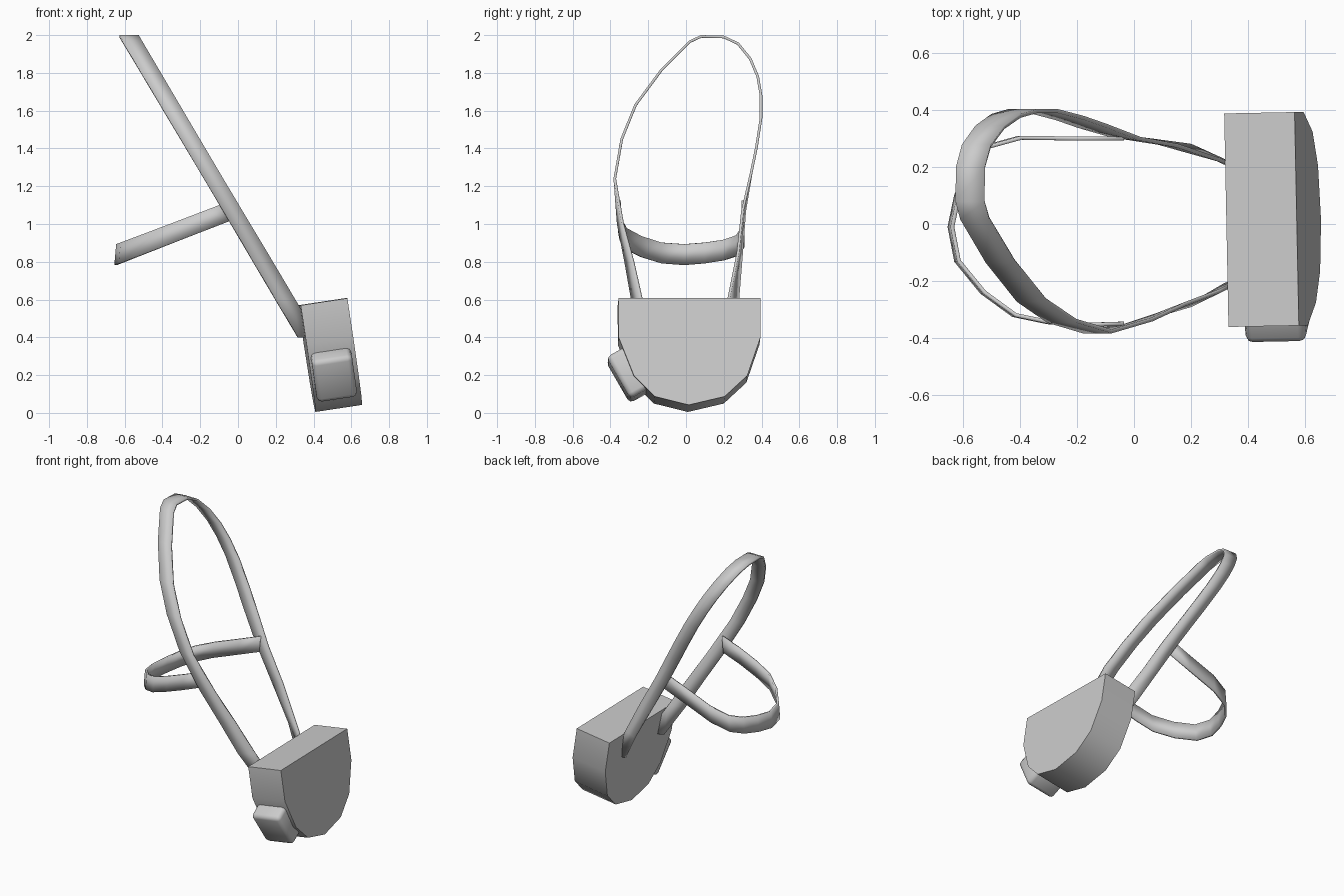
import bpy, bmesh, math
from mathutils import Matrix, Vector

if "Cube" in bpy.data.objects:
    bpy.data.objects.remove(bpy.data.objects["Cube"])

grey = bpy.data.materials.new("plain_grey")
grey.use_nodes = True
GREY = (0.6, 0.6, 0.6, 1)
grey.diffuse_color = GREY
grey.node_tree.nodes["Principled BSDF"].inputs["Base Color"].default_value = GREY


def finish(name, bm, angle=35):
    """Turn a bmesh into a smooth-shaded object with sharp edges kept."""
    bmesh.ops.recalc_face_normals(bm, faces=bm.faces)
    mesh = bpy.data.meshes.new(name)
    bm.to_mesh(mesh)
    bm.free()
    mesh.materials.append(grey)
    obj = bpy.data.objects.new(name, mesh)
    bpy.context.collection.objects.link(obj)
    bpy.ops.object.select_all(action="DESELECT")
    bpy.context.view_layer.objects.active = obj
    obj.select_set(True)
    bpy.ops.object.shade_smooth_by_angle(angle=math.radians(angle))
    return obj


def ribbon(name, stations, thickness=0.014):
    """Flat band through (centre, half-width vector) stations."""
    bm = bmesh.new()
    rows = [[bm.verts.new(c - w), bm.verts.new(c + w)] for c, w in stations]
    for a, b in zip(rows, rows[1:]):
        bm.faces.new((a[0], a[1], b[1], b[0]))
    obj = finish(name, bm)
    mod = obj.modifiers.new("thickness", "SOLIDIFY")
    mod.thickness = thickness
    mod.offset = 0
    return obj


# Tilted frame shared by the mask body and its side filter
frame = (Matrix.Translation((0.41, 0, 0.005))
         @ Matrix.Rotation(0.02, 4, "Z") @ Matrix.Rotation(-0.15, 4, "Y"))

# Mask body: D-shaped profile extruded forwards
profile = [(-0.36, 0.571), (-0.36, 0.36), (-0.28, 0.157), (-0.17, 0.045), (0.01, 0),
           (0.2, 0.045), (0.32, 0.157), (0.39, 0.36), (0.39, 0.571)]
bm = bmesh.new()
back = bm.faces.new([bm.verts.new((0, y, z)) for y, z in profile])
front = bmesh.ops.extrude_face_region(bm, geom=[back])["geom"]
bmesh.ops.translate(bm, vec=(0.25, 0, 0),
                    verts=[v for v in front if isinstance(v, bmesh.types.BMVert)])
finish("mask_body", bm).matrix_world = frame

# Side filter: rounded block on the lower right slope
bm = bmesh.new()
bmesh.ops.create_cube(bm, size=1)
bmesh.ops.scale(bm, vec=(0.215, 0.255, 0.16), verts=bm.verts)
bmesh.ops.bevel(bm, geom=bm.edges[:], offset=0.025, segments=2,
                profile=0.5, affect="EDGES")
side_filter = finish("side_filter", bm, 50)
side_filter.matrix_world = (frame @ Matrix.Translation((0.12, -0.292, 0.191))
                            @ Matrix.Rotation(-1.056, 4, "X"))

# Head strap: long sloping loop, given as (y, z, inward twist)
loop = [(-0.195, 0.4, 0.02), (-0.26, 0.6, 0.025), (-0.3, 0.8, 0.02), (-0.347, 1.0, 0.012),
        (-0.377, 1.24, 0), (-0.34, 1.45, 0), (-0.267, 1.63, 0), (-0.13, 1.815, 0),
        (0.02, 1.965, 0), (0.08, 1.993, 0), (0.2, 1.99, 0), (0.275, 1.955, 0),
        (0.34, 1.875, 0), (0.38, 1.78, 0), (0.397, 1.68, 0), (0.397, 1.56, 0),
        (0.372, 1.4, 0), (0.345, 1.27, 0), (0.305, 1.07, -0.006), (0.285, 0.85, -0.01),
        (0.25, 0.6, -0.025), (0.195, 0.4, -0.02)]
ribbon("head_strap", [(Vector((0.25 - 0.593 * (z - 0.6), y, z)),
                       Vector((0.051, twist, 0))) for y, z, twist in loop])

# Rear strap: upright band around the back, sloping down as it goes
path = [(-0.04, -0.35), (-0.17, -0.354), (-0.3, -0.345), (-0.42, -0.32), (-0.53, -0.24),
        (-0.62, -0.13), (-0.643, -0.01), (-0.62, 0.1), (-0.58, 0.2), (-0.52, 0.27),
        (-0.4, 0.303), (-0.2, 0.3), (-0.04, 0.3)]
ribbon("rear_strap", [(Vector((x, y, 1.07 + 0.385 * (x + 0.04))),
                       Vector((0.005, 0, 0.055))) for x, y in path])
